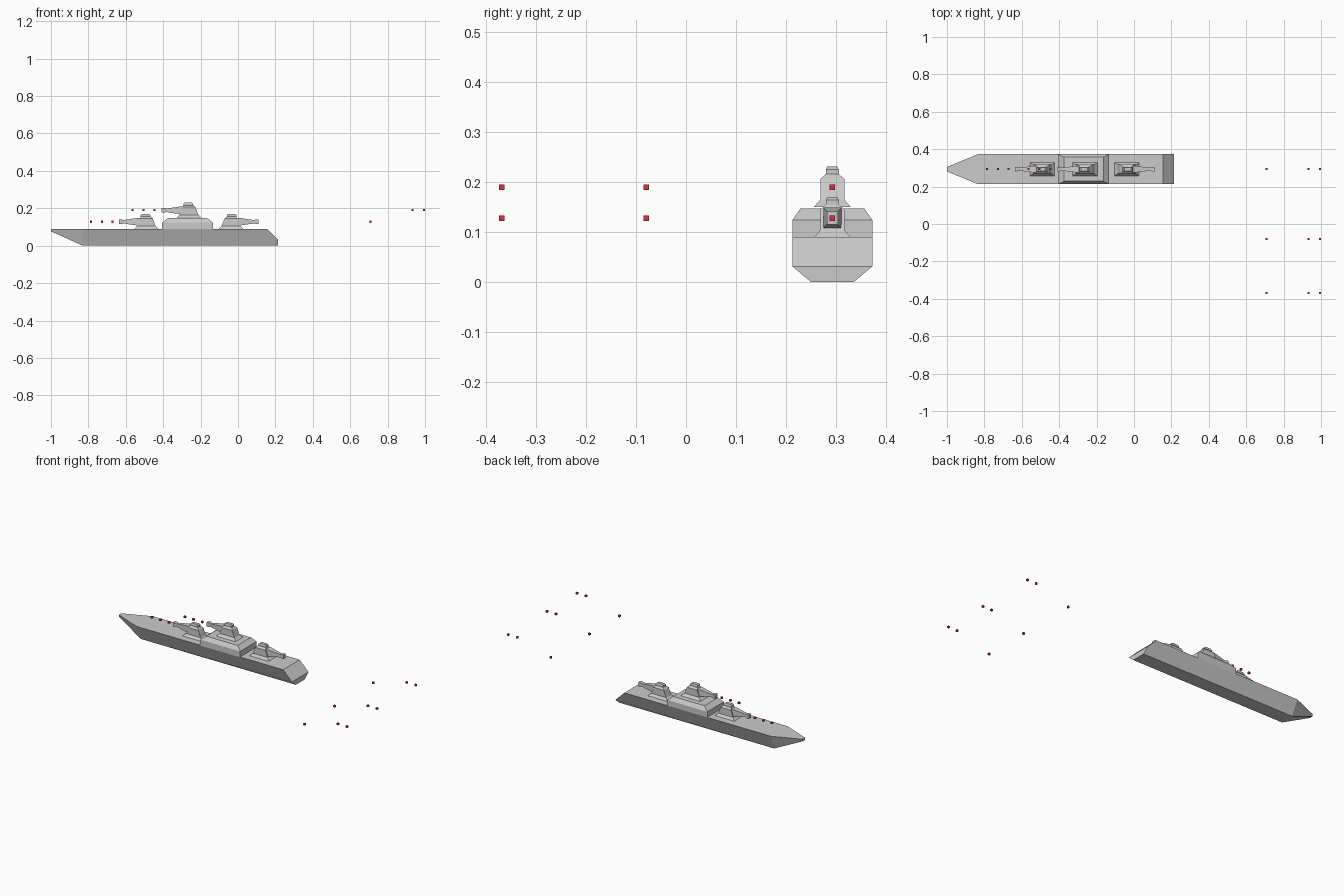
import bpy
from mathutils import Matrix, Vector

if "Cube" in bpy.data.objects:
    bpy.data.objects.remove(bpy.data.objects["Cube"])

CY = 0.293  # ship centreline


def make(name, verts, faces, mat=None):
    me = bpy.data.meshes.new(name)
    me.from_pydata(verts, [], faces)
    me.update()
    ob = bpy.data.objects.new(name, me)
    bpy.context.collection.objects.link(ob)
    if mat:
        me.materials.append(mat)
    return ob


def loft(name, rings, M=Matrix.Identity(4), axis='z'):
    """Stack of rectangles (level, a0, a1, b0, b1) joined into one closed solid."""
    verts, faces = [], []
    for t, a0, a1, b0, b1 in rings:
        for a, b in ((a0, b0), (a1, b0), (a1, b1), (a0, b1)):
            p = (a, b, t) if axis == 'z' else (t, a, b)
            verts.append(M @ Vector(p))
    for r in range(len(rings) - 1):
        o = 4 * r
        for i in range(4):
            j = (i + 1) % 4
            faces.append((o + i, o + j, o + 4 + j, o + 4 + i))
    n = len(verts)
    faces += [(3, 2, 1, 0), (n - 4, n - 3, n - 2, n - 1)]
    return make(name, verts, faces)


# Hull: half outline as (x, half width, z), mirrored across the centreline
half = [(-1, 0.012, 0.09), (-0.835, 0.08, 0.09), (0.155, 0.08, 0.09),
        (0.215, 0.08, 0.031), (0.215, 0.043, 0), (-0.83, 0.043, 0),
        (-1, 0.012, 0.077)]
n = len(half)
verts = [(x, CY - w, z) for x, w, z in half] + [(x, CY + w, z) for x, w, z in half]
faces = [(0, 6, 5, 1), (1, 5, 4, 3, 2)]                           # bow flank, side
faces += [tuple(i + n for i in reversed(f)) for f in faces]
faces += [(0, 1, 2, 2 + n, 1 + n, n)]                             # deck
faces += [(i, i + 1, i + 1 + n, i + n) for i in range(2, 6)]      # stern, bottom, bow
faces += [(6, 0, n, 6 + n)]                                       # stem
make("hull", verts, faces)

# Raised deckhouse with chamfered top
loft("deckhouse", [(0.088, -0.405, -0.135, CY - 0.08, CY + 0.08),
                   (0.124, -0.405, -0.135, CY - 0.08, CY + 0.08),
                   (0.147, -0.375, -0.163, CY - 0.064, CY + 0.064)])


# Gun turret: flared base, tapering body, cap hatch and flared square barrel
def turret(name, x, z, facing):
    M = Matrix.Translation((x, CY, z)) @ Matrix.Diagonal((-facing, facing * -1, 1, 1))
    loft(name + "_body", [(0, -0.066, 0.066, -0.037, 0.037),
                          (0.015, -0.05, 0.05, -0.024, 0.024),
                          (0.056, -0.034, 0.034, -0.024, 0.024),
                          (0.066, -0.03, 0.024, -0.013, 0.013)], M)
    loft(name + "_hatch", [(0.064, -0.03, 0.022, -0.013, 0.013),
                           (0.075, -0.03, 0.022, -0.013, 0.013),
                           (0.081, -0.022, 0.014, -0.010, 0.010)], M)
    gun = [(-0.147, 0.011), (-0.135, 0.011), (-0.122, 0.008), (-0.045, 0.018), (-0.01, 0.018)]
    loft(name + "_barrel", [(t, -r, r, 0.039 - r * 1.15, 0.039 + r * 1.15) for t, r in gun],
         M, 'x')


turret("fore_turret", -0.49, 0.089, -1)
turret("upper_turret", -0.262, 0.15, -1)
turret("aft_turret", -0.038, 0.089, 1)

# Red shells in flight: ahead of the guns, and three groups off the stern
red = bpy.data.materials.new("shell_red")
red.diffuse_color = (0.7, 0.03, 0.05, 1)
red.use_nodes = True
red.node_tree.nodes["Principled BSDF"].inputs["Base Color"].default_value = red.diffuse_color
spots = [(x, CY, 0.128) for x in (-0.785, -0.728, -0.67)]
spots += [(x, CY, 0.19) for x in (-0.563, -0.505, -0.446)]
for y in (CY, -0.08, -0.369):
    spots += [(0.708, y, 0.128), (0.933, y, 0.19), (0.994, y, 0.19)]
for i, (x, y, z) in enumerate(spots):
    s = 0.0055
    ob = loft(f"shell_{i + 1}", [(z - s, x - s, x + s, y - s, y + s),
                                 (z + s, x - s, x + s, y - s, y + s)])
    ob.data.materials.append(red)

# Consistent outward normals
import bmesh
for ob in bpy.context.collection.objects:
    bm = bmesh.new()
    bm.from_mesh(ob.data)
    bmesh.ops.recalc_face_normals(bm, faces=bm.faces)
    bm.to_mesh(ob.data)
    bm.free()
